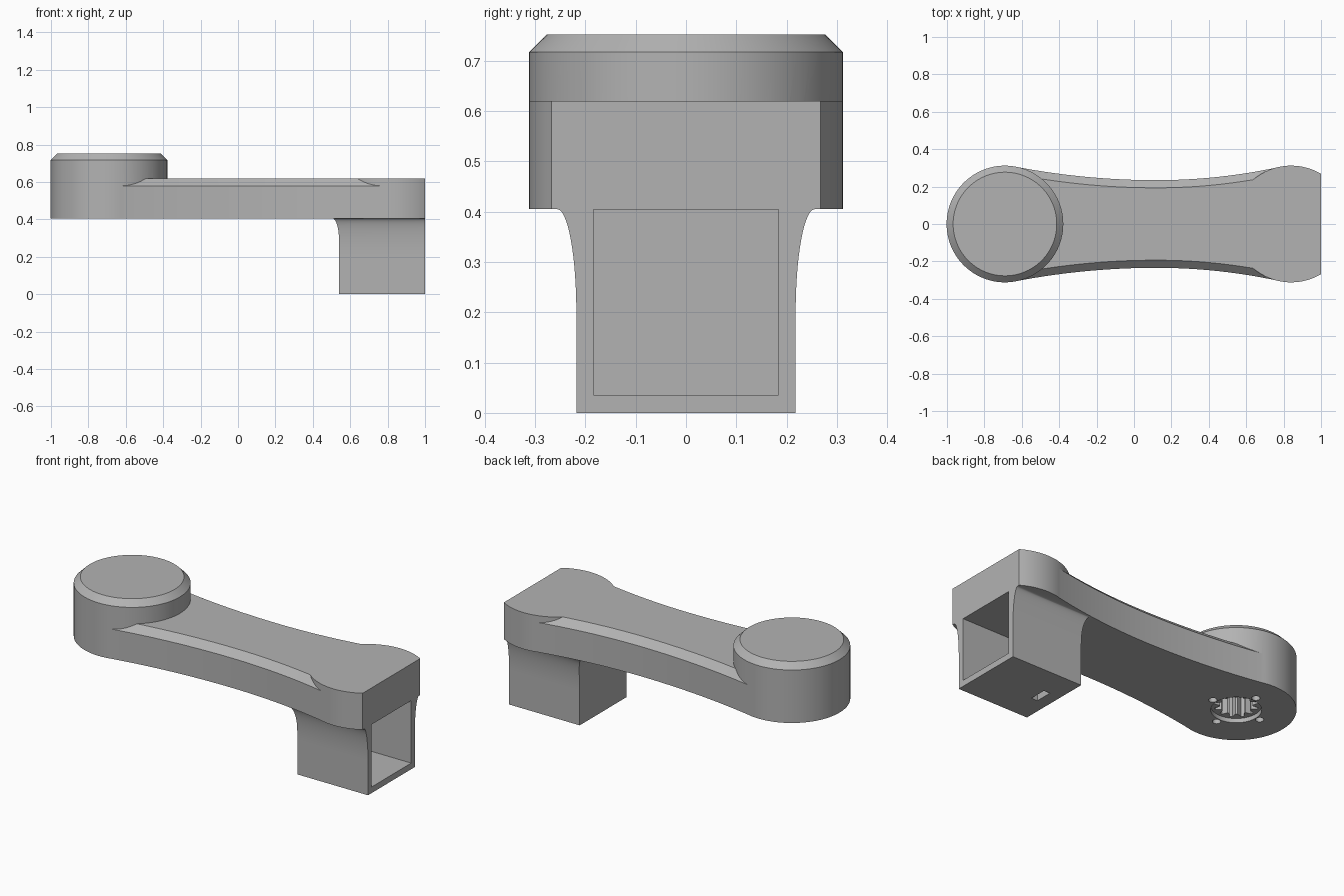
import bpy, bmesh, math

if "Cube" in bpy.data.objects:
    bpy.data.objects.remove(bpy.data.objects["Cube"])

grey = bpy.data.materials.new("plain grey")
grey.diffuse_color = (0.45, 0.45, 0.45, 1)
grey.use_nodes = True
grey.node_tree.nodes["Principled BSDF"].inputs["Base Color"].default_value = grey.diffuse_color

HEAD_X, END_X, R = -0.69, 0.84, 0.312    # round ends of the arm
Z0, Z1 = 0.405, 0.62                     # arm underside and top
WAIST_X, WAIST = 0.12, 0.235


def loft(name, rings):
    """Closed solid through rings that have equal point counts."""
    bm = bmesh.new()
    vs = [[bm.verts.new(p) for p in ring] for ring in rings]
    n = len(vs[0])
    for a, b in zip(vs, vs[1:]):
        for i in range(n):
            j = (i + 1) % n
            bm.faces.new((a[i], a[j], b[j], b[i]))
    bm.faces.new(vs[0])
    bm.faces.new(vs[-1])
    bmesh.ops.recalc_face_normals(bm, faces=bm.faces)
    me = bpy.data.meshes.new(name)
    bm.to_mesh(me)
    bm.free()
    me.materials.append(grey)
    ob = bpy.data.objects.new(name, me)
    bpy.context.collection.objects.link(ob)
    return ob


def circle(cx, cy, r, z, n=96):
    return [(cx + r * math.cos(2 * math.pi * i / n),
             cy + r * math.sin(2 * math.pi * i / n), z) for i in range(n)]


def rect(x0, x1, w, z):
    return [(x0, -w, z), (x1, -w, z), (x1, w, z), (x0, w, z)]


def combine(target, tool, op):
    bpy.context.view_layer.objects.active = target
    m = target.modifiers.new(op, 'BOOLEAN')
    m.operation, m.object, m.solver = op, tool, 'EXACT'
    bpy.ops.object.modifier_apply(modifier=m.name)
    bpy.data.objects.remove(tool)


# round head with chamfered top
body = loft("crank_arm", [circle(HEAD_X, 0, R, Z0), circle(HEAD_X, 0, R, 0.717),
                          circle(HEAD_X, 0, R - 0.035, 0.752)])

# rounded far end, cut flat at x = 1
a0 = math.acos((1 - END_X) / R)
arc = [a0 + (2 * math.pi - 2 * a0) * i / 64 for i in range(65)]
end = loft("far_end", [[(END_X + R * math.cos(a), R * math.sin(a), z) for a in arc]
                       for z in (Z0, Z1)])


# waisted web with chamfered top edges, tangent to both round ends
def waist_arc(cx):
    d = abs(cx - WAIST_X)
    rad = (d * d + WAIST ** 2 - R * R) / (2 * (R - WAIST))
    return rad, cx + (WAIST_X - cx) * R / (rad + R)


rl, xl = waist_arc(HEAD_X)
rr, xr = waist_arc(END_X)
sections = []
for i in range(49):
    x = xl + (xr - xl) * i / 48
    rad = rl if x < WAIST_X else rr
    w = WAIST + rad - math.sqrt(rad ** 2 - (x - WAIST_X) ** 2) - 0.0007
    t = w - 0.041
    sections.append([(x, -w, Z0), (x, w, Z0), (x, w, 0.58),
                     (x, t, Z1), (x, -t, Z1), (x, -w, 0.58)])
web = loft("web", sections)

# square leg flaring into the arm
rings = [rect(0.54, 1, 0.218, 0)]
for i in range(17):
    z = 0.2 + 0.205 * math.sin(math.pi / 2 * i / 16)
    ty = (z - 0.2) / 0.205
    tx = max(0, (z - 0.29) / 0.115)
    fy = 0.038 * (1 - math.sqrt(max(0, 1 - ty * ty)))
    fx = 0.035 * (1 - math.sqrt(max(0, 1 - tx * tx)))
    rings.append(rect(0.54 - fx, 1, 0.218 + fy, z))
rings.append([(x, y, 0.412) for x, y, _ in rings[-1]])
leg = loft("leg", rings)

for part in (web, end, leg):
    combine(body, part, 'UNION')

# hollow in the leg and slot in its floor
combine(body, loft("hollow", [rect(0.575, 1.1, 0.184, 0.036), rect(0.575, 1.1, 0.184, 0.404)]), 'DIFFERENCE')
combine(body, loft("slot", [rect(0.61, 0.65, 0.05, -0.1), rect(0.61, 0.65, 0.05, 0.1)]), 'DIFFERENCE')

# splined shaft socket under the head, with four screw holes
combine(body, loft("recess", [circle(HEAD_X, 0, 0.132, 0.35, 64), circle(HEAD_X, 0, 0.132, 0.43, 64)]), 'DIFFERENCE')
spline = []
for i in range(48):
    r = 0.115 if i % 4 < 2 else 0.085
    a = 2 * math.pi * i / 48
    spline.append((HEAD_X + r * math.cos(a), r * math.sin(a)))
combine(body, loft("spline", [[(x, y, z) for x, y in spline] for z in (0.35, 0.56)]), 'DIFFERENCE')
for k in range(4):
    a = k * math.pi / 2
    hx, hy = HEAD_X + 0.158 * math.cos(a), 0.158 * math.sin(a)
    combine(body, loft("screw_hole", [circle(hx, hy, 0.022, z, 24) for z in (0.35, 0.5)]), 'DIFFERENCE')

# sharp edges stay sharp, curved walls are smooth
bpy.ops.object.select_all(action='DESELECT')
body.select_set(True)
bpy.context.view_layer.objects.active = body
bpy.ops.object.shade_smooth_by_angle(angle=math.radians(25))
